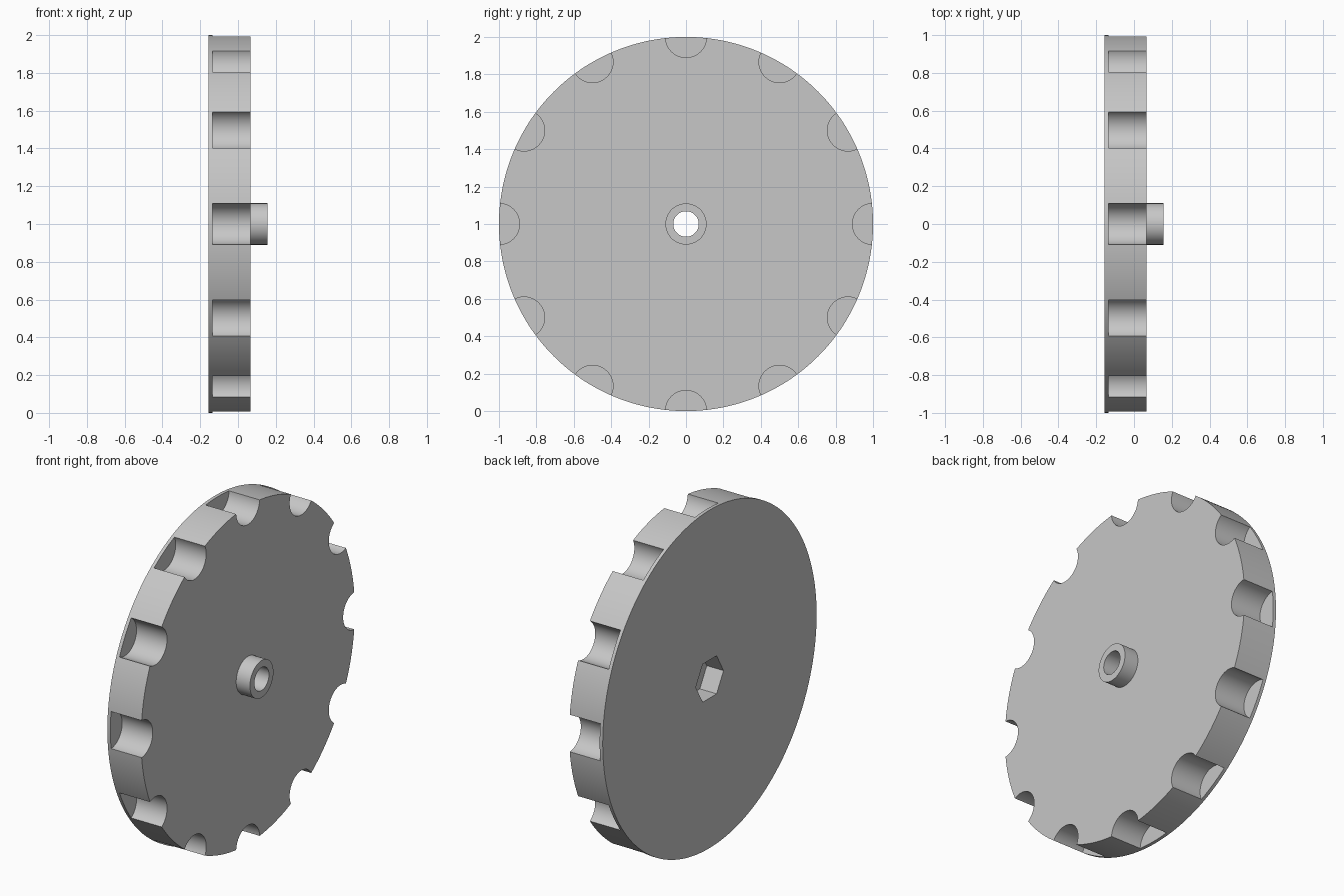
import bpy
import math

FACE, SHOULDER, BACK = 0.065, -0.135, -0.155   # stations along the axle
HUB_END = 0.155
RIM, NOTCH = 1.0, 0.11                         # radii

cube = bpy.data.objects.get("Cube")
if cube:
    bpy.data.objects.remove(cube, do_unlink=True)

grey = bpy.data.materials.new("plain grey")
grey.use_nodes = True
colour = (0.57, 0.57, 0.57, 1)
grey.diffuse_color = colour
grey.node_tree.nodes["Principled BSDF"].inputs["Base Color"].default_value = colour


def cylinder(name, radius, x0, x1, y=0, z=1, sides=64):
    """Cylinder lying along x; its first corner points along y or z."""
    bpy.ops.mesh.primitive_cylinder_add(
        vertices=sides, radius=radius, depth=x1 - x0,
        location=((x0 + x1) / 2, y, z), rotation=(0, math.pi / 2, 0))
    obj = bpy.context.object
    obj.name = name
    bpy.ops.object.transform_apply(location=True, rotation=True, scale=True)
    obj.data.materials.append(grey)
    return obj


def boolean(target, tool, operation):
    mod = target.modifiers.new(tool.name, "BOOLEAN")
    mod.operation = operation
    mod.solver = "EXACT"
    mod.object = tool
    bpy.context.view_layer.objects.active = target
    bpy.ops.object.modifier_apply(modifier=mod.name)
    bpy.data.objects.remove(tool, do_unlink=True)


# Disc with a round hub on its +x face
wheel = cylinder("notched_wheel", RIM, BACK, FACE, sides=240)
boolean(wheel, cylinder("hub", NOTCH, 0, HUB_END), "UNION")

# Twelve round notches in the rim, stopping short of the thin back flange
for i in range(12):
    a = math.tau * i / 12
    boolean(wheel, cylinder("notch", NOTCH, SHOULDER, FACE + 0.1,
                            RIM * math.cos(a), 1 + RIM * math.sin(a)), "DIFFERENCE")

# Axle bore and hexagonal pocket in the back
boolean(wheel, cylinder("bore", 0.068, -0.3, 0.3), "DIFFERENCE")
boolean(wheel, cylinder("hex_pocket", 0.13, BACK - 0.1, BACK + 0.11, sides=6), "DIFFERENCE")

bpy.ops.object.select_all(action="DESELECT")
wheel.select_set(True)
bpy.context.view_layer.objects.active = wheel
bpy.ops.object.shade_smooth_by_angle(angle=math.radians(30))
